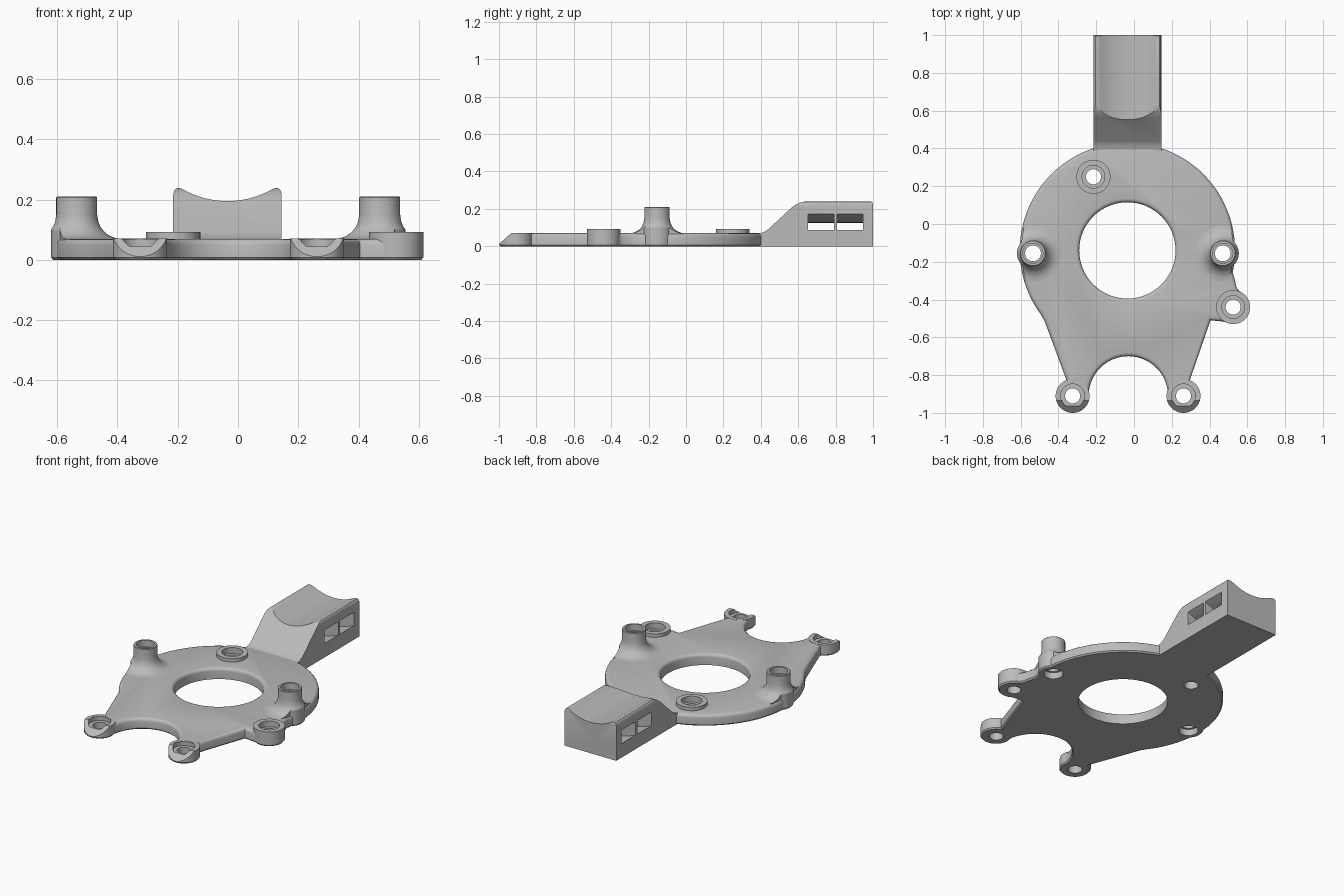
import bpy, bmesh
from math import sin, cos, pi, radians, sqrt

cube = bpy.data.objects.get("Cube")
if cube:
    bpy.data.objects.remove(cube, do_unlink=True)

grey = bpy.data.materials.new("plain grey")
grey.use_nodes = True
colour = (0.5, 0.5, 0.5, 1)
grey.diffuse_color = colour
grey.node_tree.nodes["Principled BSDF"].inputs["Base Color"].default_value = colour

CX, CY, R, T = -0.035, -0.14, 0.57, 0.07     # disc centre, radius, plate thickness


def arc(x, y, r, a, b, n=24):
    """Points on a circle from angle a to b in degrees."""
    steps = [radians(a + (b - a) * i / n) for i in range(n + 1)]
    return [(x + r * cos(t), y + r * sin(t)) for t in steps]


def make(name, bm):
    bmesh.ops.recalc_face_normals(bm, faces=bm.faces)
    mesh = bpy.data.meshes.new(name)
    bm.to_mesh(mesh)
    bm.free()
    mesh.materials.append(grey)
    obj = bpy.data.objects.new(name, mesh)
    bpy.context.collection.objects.link(obj)
    return obj


def prism(name, points, lo, hi, axis="z", top_round=0, foot_chamfer=0):
    """Extrude a flat outline along an axis, optionally rounding its rims."""
    place = {"x": lambda u, v, w: (w, u, v),
             "y": lambda u, v, w: (u, w, v),
             "z": lambda u, v, w: (u, v, w)}[axis]
    bm = bmesh.new()
    low = [bm.verts.new(place(u, v, lo)) for u, v in points]
    high = [bm.verts.new(place(u, v, hi)) for u, v in points]
    bm.faces.new(low)
    bm.faces.new(high)
    n = len(points)
    for i in range(n):
        j = (i + 1) % n
        bm.faces.new((low[i], low[j], high[j], high[i]))
    bmesh.ops.recalc_face_normals(bm, faces=bm.faces)
    for level, width, seg in ((hi, top_round, 3), (lo, foot_chamfer, 1)):
        if width:
            rim = [e for e in bm.edges if all(abs(v.co.z - level) < 1e-5 for v in e.verts)]
            bmesh.ops.bevel(bm, geom=rim, offset=width, segments=seg, profile=0.5,
                            affect="EDGES", clamp_overlap=False)
    return make(name, bm)


def lathe(name, profile, x, y, n=48):
    """Spin a closed (radius, height) profile about a vertical axis."""
    bm = bmesh.new()
    rings = [[bm.verts.new((x + r * cos(2 * pi * i / n), y + r * sin(2 * pi * i / n), z))
              for i in range(n)] for r, z in profile]
    for k, a in enumerate(rings):
        b = rings[(k + 1) % len(rings)]
        for i in range(n):
            j = (i + 1) % n
            bm.faces.new((a[i], a[j], b[j], b[i]))
    return make(name, bm)


def rod(x, y, r, lo, hi):
    return prism("cutter", arc(x, y, r, 0, 360, 64)[:-1], lo, hi)


def combine(obj, cutter, operation="DIFFERENCE"):
    """Apply a boolean and discard the cutter."""
    mod = obj.modifiers.new("cut", "BOOLEAN")
    mod.operation, mod.object, mod.solver = operation, cutter, "EXACT"
    bpy.context.view_layer.objects.active = obj
    bpy.ops.object.modifier_apply(modifier=mod.name)
    bpy.data.objects.remove(cutter, do_unlink=True)


def foot_slope():
    return prism("cutter", [(-1.05, -0.035), (-0.93, 0.075), (-0.93, 0.2), (-1.05, 0.2)],
                 -0.6, 0.6, "x")


feet = {"right_foot": (-0.325, -0.91), "left_foot": (0.262, -0.91)}
bosses = {"rear_boss": (-0.215, 0.25), "side_boss": (0.525, -0.44)}
standoffs = {"right_standoff": (-0.535, -0.155), "left_standoff": (0.47, -0.155)}

# Main plate: disc, tapering sides, two foot lobes, front notch and side lobe
outline = arc(CX, CY, R, -12, 216, 72)
outline += [(-0.475, -0.51), (-0.36, -0.82)]
outline += arc(*feet["right_foot"], 0.088, 112, 352)
outline += arc(-0.03, -0.91, 0.21, 176, 4, 32)
outline += arc(*feet["left_foot"], 0.088, 188, 428)
outline += [(0.405, -0.51), (0.46, -0.515)]
outline += arc(*bosses["side_boss"], 0.088, -90, 65)
outline += [(0.542, -0.335), (0.535, -0.3)]
plate = prism("base_plate", outline, 0, T, top_round=0.02, foot_chamfer=0.008)

# Central opening with a rounded upper rim
combine(plate, rod(CX, CY, 0.255, -0.1, 0.2))
rim_profile = [(0.2, 0.1), (0.275, 0.1), (0.275, T)]
rim_profile += [(0.275 - 0.02 * sin(t), T - 0.02 + 0.02 * cos(t)) for t in (0.4, 0.8, 1.2, pi / 2)]
rim_profile += [(0.2, 0.05)]
combine(plate, lathe("cutter", rim_profile, CX, CY, 64))
for x, y in [*feet.values(), *bosses.values(), *standoffs.values()]:
    combine(plate, rod(x, y, 0.063, -0.1, 0.2))
combine(plate, foot_slope())
parts = [plate]

# Counterbored feet with sloping noses
for name, (x, y) in feet.items():
    foot = lathe(name, [(0.04, 0), (0.083, 0), (0.09, 0.008), (0.09, 0.071), (0.068, 0.071),
                        (0.068, 0.045), (0.04, 0.045)], x, y)
    combine(foot, foot_slope())
    parts.append(foot)

# Low counterbored bosses
for name, (x, y) in bosses.items():
    parts.append(lathe(name, [(0.04, 0), (0.083, 0), (0.09, 0.008), (0.09, 0.092), (0.06, 0.092),
                              (0.06, 0.055), (0.04, 0.055)], x, y))

# Tall standoffs, each with an ear at the plate's edge and a filleted foot
def fillet(r):
    return (r, 0.15 - sqrt(max(0, 0.08 ** 2 - (0.148 - r) ** 2)))

for name, (x, y) in standoffs.items():
    column = [(0.055, 0), (0.078, 0), (0.085, 0.008)]
    column += [fillet(r) for r in (0.085, 0.078, 0.072, 0.068)]
    column += [(0.068, 0.207), (0.065, 0.21), (0.053, 0.21), (0.053, 0.17),
               (0.042, 0.17), (0.042, 0.04), (0.055, 0.04)]
    parts.append(lathe(name, column, x, y))
    flare = [(0.064, 0.04), (0.148, 0.04)]
    flare += [fillet(r) for r in (0.148, 0.13, 0.115, 0.1, 0.088, 0.078, 0.072, 0.068)]
    flare += [(0.064, 0.15)]
    base = lathe(name + "_fillet", flare, x, y)
    combine(base, rod(CX, CY, R - 0.008, -0.1, 0.3), "INTERSECT")
    parts.append(base)

# Rear arm: scooped cross-section trimmed by a ramped side profile
half, axis_z = 0.18, 0.495
corner = [(half, 0), (half, 0.215), (0.177, 0.229), (0.17, 0.237), (0.161, 0.239)]
section = [(CX + u, v) for u, v in corner]
section += arc(CX, axis_z, 0.3, -60, -120, 24)
section += [(CX - u, v) for u, v in reversed(corner)]
arm = prism("rear_arm", section, 0.37, 1.0, "y")
side = [(0.3, -0.1), (0.3, 0.06), (0.385, 0.068), (0.415, 0.075), (0.44, 0.091), (0.565, 0.207),
        (0.59, 0.225), (0.61, 0.234), (0.64, 0.24), (0.985, 0.24), (0.996, 0.236), (1, 0.225),
        (1, -0.1)]
combine(arm, prism("cutter", side, -0.5, 0.5, "x"), "INTERSECT")

# Two curved strap slots running across the arm
for start, end in ((0.652, 0.79), (0.807, 0.947)):
    slot = arc(CX, axis_z, 0.37, -130, -50) + arc(CX, axis_z, 0.445, -50, -130)
    combine(arm, prism("cutter", slot, start, end, "y"))
parts.append(arm)

# Smooth shading with crisp edges
bpy.ops.object.select_all(action="DESELECT")
for part in parts:
    part.select_set(True)
bpy.context.view_layer.objects.active = plate
bpy.ops.object.shade_smooth_by_angle(angle=radians(32))
